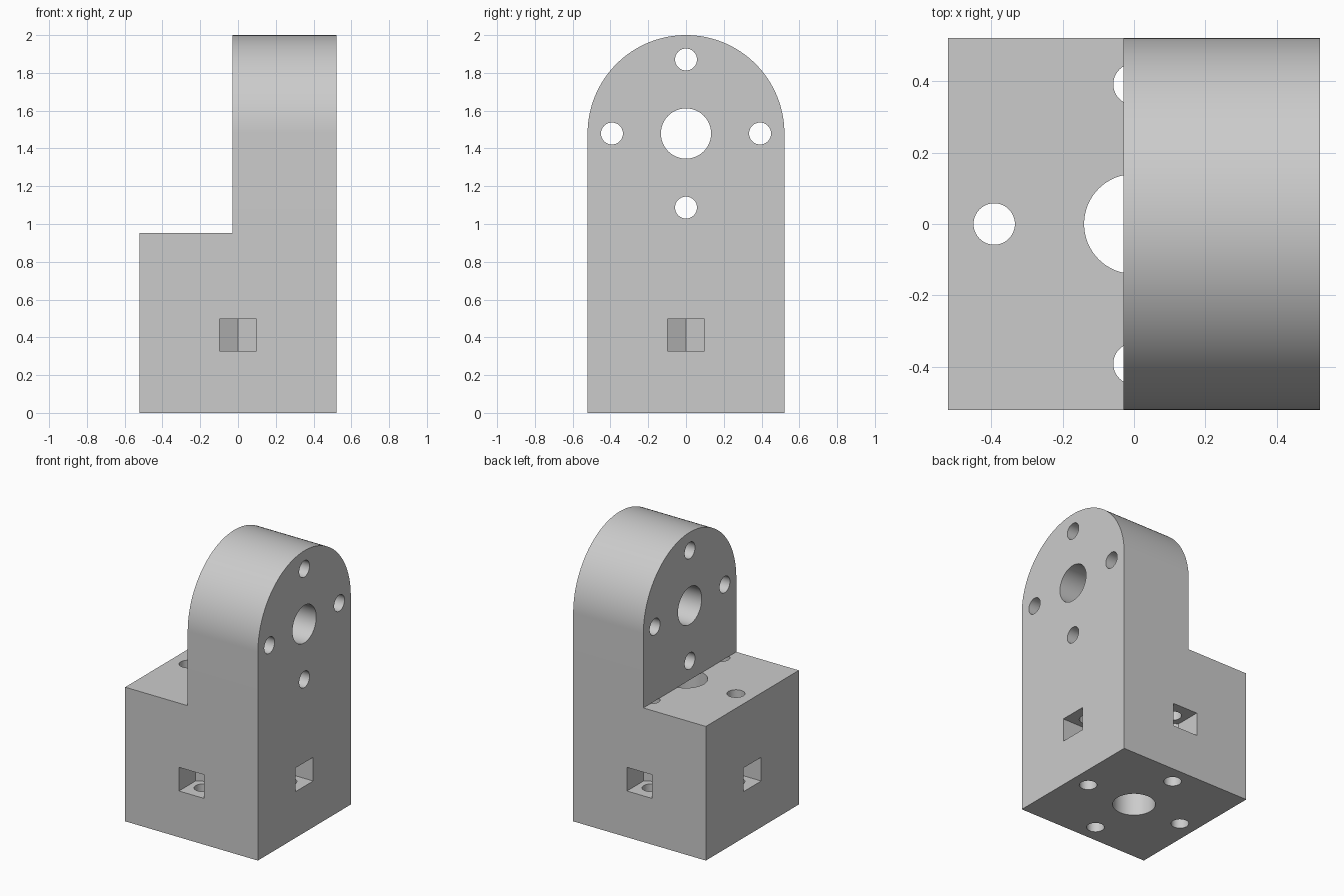
import bpy, bmesh
from math import pi, sin, cos, radians
from mathutils import Matrix, Vector

HALF = 0.521       # half width of the square footprint
BASE_TOP = 0.952   # top of the base block
PLATE_X = -0.03    # inner face of the upright plate
AXIS_Z = 1.479     # centre of the rounded top
BOLT_R = 0.392     # bolt circle radius

cube = bpy.data.objects.get("Cube")
if cube:
    bpy.data.objects.remove(cube)

grey = bpy.data.materials.new("plain grey")
grey.use_nodes = True
colour = (0.6, 0.6, 0.6, 1)
grey.diffuse_color = colour
grey.node_tree.nodes["Principled BSDF"].inputs["Base Color"].default_value = colour


def prism(name, outline, offset):
    """Extrude a flat outline of 3D points along offset."""
    bm = bmesh.new()
    face = bm.faces.new([bm.verts.new(p) for p in outline])
    new = bmesh.ops.extrude_face_region(bm, geom=[face])["geom"]
    bmesh.ops.translate(bm, vec=Vector(offset),
                        verts=[g for g in new if isinstance(g, bmesh.types.BMVert)])
    bmesh.ops.recalc_face_normals(bm, faces=bm.faces)
    mesh = bpy.data.meshes.new(name)
    bm.to_mesh(mesh)
    bm.free()
    mesh.materials.append(grey)
    ob = bpy.data.objects.new(name, mesh)
    bpy.context.collection.objects.link(ob)
    return ob


def combine(target, other, operation):
    """Apply a boolean and discard the second solid."""
    mod = target.modifiers.new("boolean", "BOOLEAN")
    mod.operation, mod.solver, mod.object = operation, "EXACT", other
    bpy.context.view_layer.objects.active = target
    bpy.ops.object.modifier_apply(modifier=mod.name)
    bpy.data.objects.remove(other)


def circle(radius, n=64):
    return [(radius * cos(2 * pi * i / n), radius * sin(2 * pi * i / n)) for i in range(n)]


def cross(distance):
    return [(distance * cos(i * pi / 2), distance * sin(i * pi / 2)) for i in range(4)]


# Base block with vertical bore and bolt holes
body = prism("bracket_body", [(-HALF, -HALF, 0), (HALF, -HALF, 0),
                              (HALF, HALF, 0), (-HALF, HALF, 0)], (0, 0, BASE_TOP))
for (cx, cy), r in [((0, 0), 0.14)] + [(c, 0.058) for c in cross(BOLT_R)]:
    hole = prism("base_hole", [(cx + a, cy + b, -0.1) for a, b in circle(r)], (0, 0, 1.2))
    combine(body, hole, "DIFFERENCE")

# Nut pockets entering each side, with a hexagonal inner end
w = 0.099
tip = BOLT_R - w / cos(radians(30))
shoulder = BOLT_R - w * 0.577
pocket = [(0.6, -w), (0.6, w), (shoulder, w), (tip, 0), (shoulder, -w)]
for i in range(4):
    turn = Matrix.Rotation(i * pi / 2, 4, "Z")
    cutter = prism("nut_pocket", [turn @ Vector((x, y, 0.328)) for x, y in pocket],
                   (0, 0, 0.168))
    combine(body, cutter, "DIFFERENCE")

# Upright plate with a round top, bore and bolt holes
steps = 96
arch = [(PLATE_X, -HALF, BASE_TOP), (PLATE_X, HALF, BASE_TOP)]
arch += [(PLATE_X, HALF * cos(pi * i / steps), AXIS_Z + HALF * sin(pi * i / steps))
         for i in range(steps + 1)]
plate = prism("upright_plate", arch, (HALF - PLATE_X, 0, 0))
for (cy, cz), r in [((0, 0), 0.133)] + [(c, 0.058) for c in cross(BOLT_R)]:
    hole = prism("plate_hole", [(-0.3, cy + a, AXIS_Z + cz + b) for a, b in circle(r)],
                 (1.2, 0, 0))
    combine(plate, hole, "DIFFERENCE")
combine(body, plate, "UNION")

# Merge coplanar faces and smooth the curved surfaces
bm = bmesh.new()
bm.from_mesh(body.data)
bmesh.ops.remove_doubles(bm, verts=bm.verts, dist=0.00005)
bmesh.ops.dissolve_limit(bm, angle_limit=radians(0.3), verts=bm.verts, edges=bm.edges)
bm.to_mesh(body.data)
bm.free()
bpy.ops.object.select_all(action="DESELECT")
body.select_set(True)
bpy.context.view_layer.objects.active = body
bpy.ops.object.shade_smooth_by_angle(angle=radians(25))
